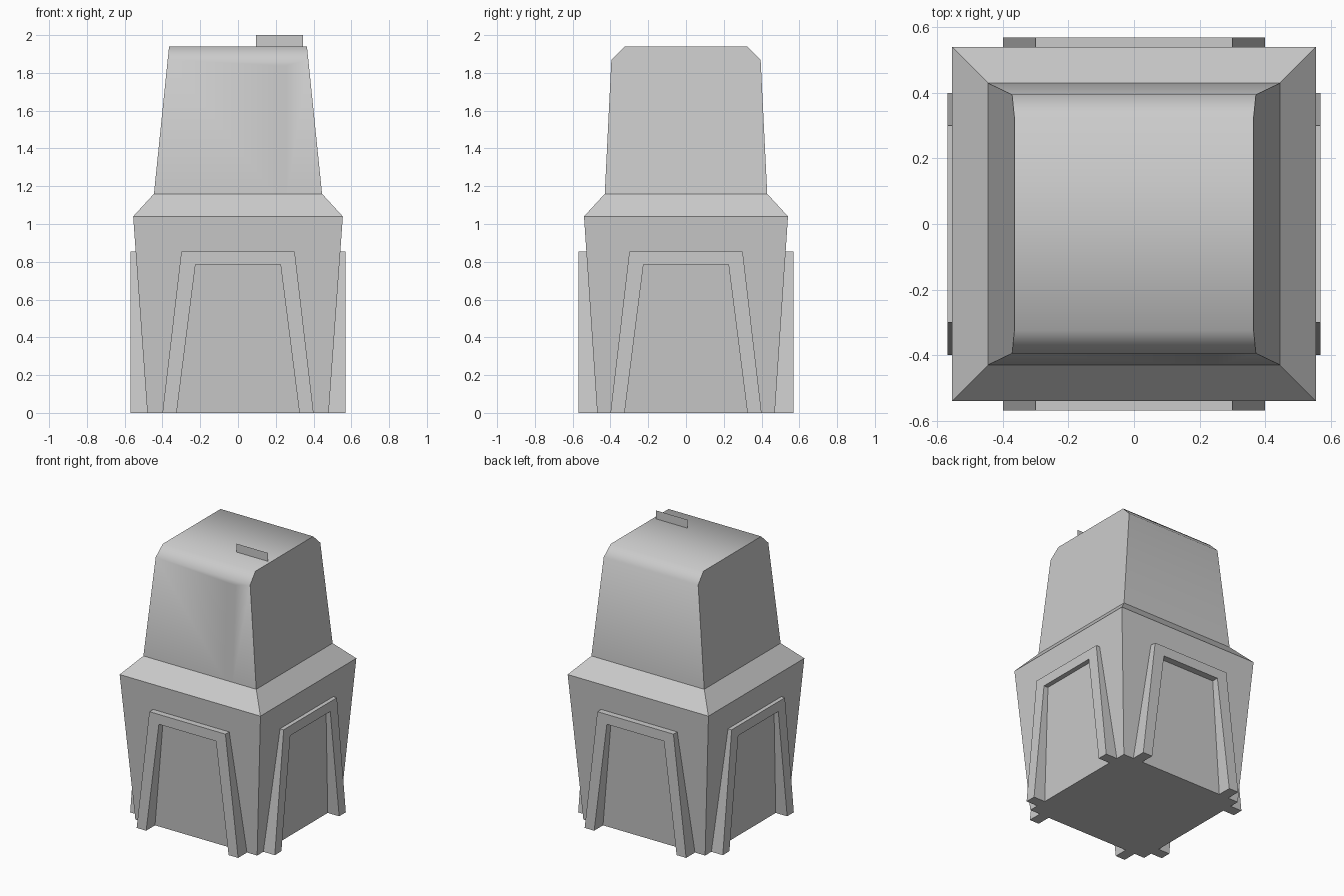
import bpy
import math
from mathutils import Matrix

if "Cube" in bpy.data.objects:
    bpy.data.objects.remove(bpy.data.objects["Cube"])

grey = bpy.data.materials.new("plain_grey")
grey.diffuse_color = (0.6, 0.6, 0.6, 1)
grey.use_nodes = True
grey.node_tree.nodes["Principled BSDF"].inputs["Base Color"].default_value = grey.diffuse_color


def make(name, verts, faces):
    mesh = bpy.data.meshes.new(name)
    mesh.from_pydata(verts, [], faces)
    mesh.materials.append(grey)
    ob = bpy.data.objects.new(name, mesh)
    bpy.context.collection.objects.link(ob)
    return ob


def loft(name, rings):
    """Closed solid through rings that share a point count."""
    n, m = len(rings[0]), len(rings)
    faces = [tuple(reversed(range(n))), tuple(range((m - 1) * n, m * n))]
    for k in range(m - 1):
        for i in range(n):
            j = (i + 1) % n
            faces.append((k * n + i, k * n + j, (k + 1) * n + j, (k + 1) * n + i))
    return make(name, [v for r in rings for v in r], faces)


def rect(hx, hy, z):
    return [(-hx, -hy, z), (hx, -hy, z), (hx, hy, z), (-hx, hy, z)]


def prism(name, outline, near, far, angle):
    """Extrude an x-z outline in depth and turn it to one of the four sides."""
    ob = loft(name, [[(x, -far, z) for x, z in outline],
                     [(x, -near, z) for x, z in outline]])
    ob.data.transform(Matrix.Rotation(angle, 4, 'Z'))
    return ob


def cut(target, cutter):
    mod = target.modifiers.new("cut", 'BOOLEAN')
    mod.operation = 'DIFFERENCE'
    mod.solver = 'EXACT'
    mod.object = cutter
    cutter.hide_render = True
    bpy.context.view_layer.objects.active = target
    bpy.ops.object.modifier_apply(modifier=mod.name)
    bpy.data.objects.remove(cutter)


# Lower body with sloped shoulder
body = loft("lower_body", [rect(0.48, 0.47, 0), rect(0.555, 0.54, 1.04),
                           rect(0.445, 0.43, 1.16)])

# Recessed panels and raised frames on all four sides
opening = [(-0.328, -0.1), (0.328, -0.1), (0.2, 0.77), (-0.2, 0.77)]
arch = [(-0.40, 0), (-0.325, 0), (-0.225, 0.785), (0.225, 0.785),
        (0.325, 0), (0.40, 0), (0.30, 0.855), (-0.30, 0.855)]
for i, side in enumerate(("front", "right", "back", "left")):
    angle = i * math.pi / 2
    depth = 0.473 if i % 2 == 0 else 0.494
    cut(body, prism("recess_cutter", opening, depth, 0.7, angle))
    prism(side + "_frame", arch, 0.462, 0.57, angle)

# Upper housing: side profile with chamfered front and back, tapering in width
profile = [(-0.43, 1.16), (0.43, 1.16), (0.395, 1.87), (0.325, 1.94),
           (-0.325, 1.94), (-0.395, 1.87)]


def half_width(z):
    return 0.445 - 0.08 * (z - 1.16) / 0.78


housing = loft("upper_housing", [[(s * half_width(z), y, z) for y, z in profile]
                                 for s in (-1, 1)])

# Narrow vertical slot in the front of the housing
slot = [(0.19, 1.1), (0.26, 1.1), (0.26, 1.84), (0.19, 1.84)]
cut(housing, prism("slot_cutter", slot, 0.36, 0.6, 0))
bpy.ops.object.select_all(action='DESELECT')
housing.select_set(True)
bpy.context.view_layer.objects.active = housing
bpy.ops.object.shade_smooth_by_angle(angle=math.radians(50))

# Small raised bar inside the upper part of the slot
prism("slot_bar", [(0.207, 1.59), (0.243, 1.59), (0.243, 1.84), (0.207, 1.84)],
      0.35, 0.38, 0)

# Thin sight fin on the roof
make("roof_fin", [(0.095, -0.155, 1.93), (0.345, -0.155, 1.93),
                  (0.345, -0.155, 2.0), (0.095, -0.155, 2.0)], [(0, 1, 2, 3)])

# Consistent outward normals
import bmesh
for ob in bpy.data.objects:
    if ob.name != "roof_fin":
        bm = bmesh.new()
        bm.from_mesh(ob.data)
        bmesh.ops.recalc_face_normals(bm, faces=bm.faces)
        bm.to_mesh(ob.data)
        bm.free()
